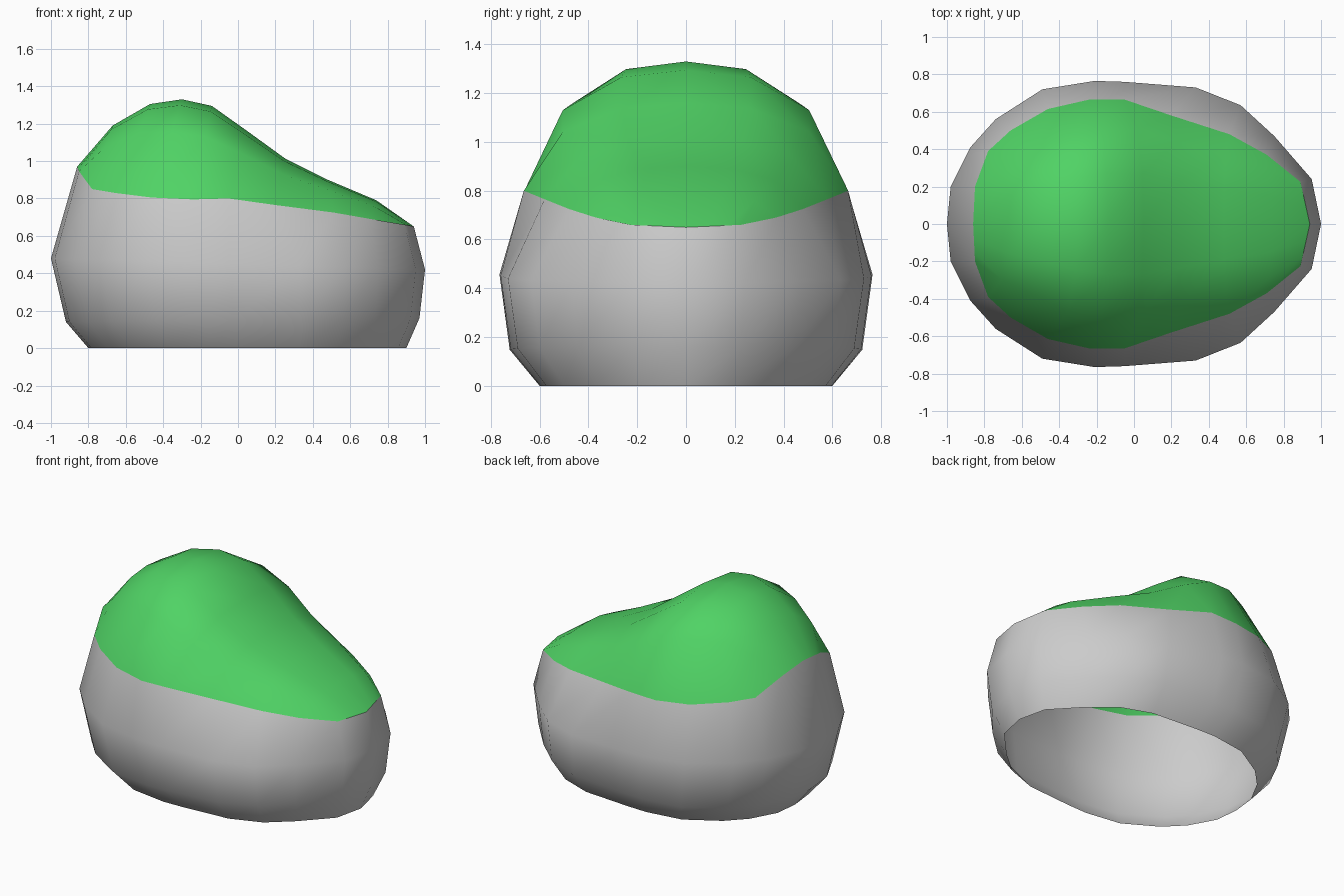
import bpy

if "Cube" in bpy.data.objects:
    bpy.data.objects.remove(bpy.data.objects["Cube"])

# Half outlines, left tip to right tip: moss edge (x, y, z) and widest rock ring (x, y)
EDGE = [(-.86, 0, .97), (-.85, .2, .945), (-.78, .39, .85), (-.66, .5, .83),
        (-.46, .615, .805), (-.24, .665, .795), (-.05, .665, .8), (.2, .58, .765),
        (.51, .48, .725), (.71, .37, .69), (.89, .225, .66), (.94, 0, .65)]
WIDE = [(-1, 0), (-.98, .2), (-.875, .41), (-.74, .56), (-.49, .72), (-.21, .765),
        (-.05, .76), (.33, .73), (.57, .635), (.75, .47), (.95, .24), (1, 0)]
# Ridge line (x, z) of the moss, one point per cross-section
RIDGE = [(-.86, .97), (-.67, 1.19), (-.47, 1.305), (-.3, 1.33), (-.14, 1.295),
         (.05, 1.16), (.25, 1.015), (.48, .9), (.74, .79), (.94, .65)]
# Cross-section shape: share of half width, share of height
SECTION = [(-1, 0), (-.76, .67), (-.4, .94), (0, 1), (.4, .94), (.76, .67), (1, 0)]


def make_object(name, verts, faces):
    mesh = bpy.data.meshes.new(name)
    mesh.from_pydata(verts, [], faces)
    mesh.shade_smooth()
    obj = bpy.data.objects.new(name, mesh)
    bpy.context.collection.objects.link(obj)
    return obj


def full_ring(half):
    """Mirror a half outline across y = 0 into a closed counter-clockwise ring."""
    return [(x, -y, z) for x, y, z in half] + [p for p in reversed(half[1:-1])]


# Rock body: four stacked rings, open underneath
rings = [
    full_ring([(.05 + .85 * x, .785 * y, 0) for x, y in WIDE]),
    full_ring([(.025 + .945 * x, .945 * y, .15 + .01 * x) for x, y in WIDE]),
    full_ring([(x, y, .45 - .03 * x) for x, y in WIDE]),
    full_ring(EDGE),
]
n = len(rings[0])
faces = [(r * n + i, r * n + (i + 1) % n, (r + 1) * n + (i + 1) % n, (r + 1) * n + i)
         for r in range(3) for i in range(n)]
make_object("rock_body", [v for ring in rings for v in ring], faces)

# Moss cap: arched cross-sections lofted along x
verts = []
for k, ((ex, ey, ez), (rx, rz)) in enumerate(zip(EDGE[1:-1], RIDGE)):
    end = k in (0, len(RIDGE) - 1)
    for u, h in SECTION:
        t = 1 - abs(u) if end else h
        verts.append((ex + (rx - ex) * t, u * ey, ez + (rz - ez) * t))
m = len(SECTION)
faces = [(k * m + j, (k + 1) * m + j, (k + 1) * m + j + 1, k * m + j + 1)
         for k in range(len(RIDGE) - 1) for j in range(m - 1)]
cap = make_object("moss_cap", verts, faces)
moss = bpy.data.materials.new("moss")
moss.diffuse_color = (.08, .65, .13, 1)
moss.use_nodes = True
moss.node_tree.nodes["Principled BSDF"].inputs["Base Color"].default_value = moss.diffuse_color
cap.data.materials.append(moss)
